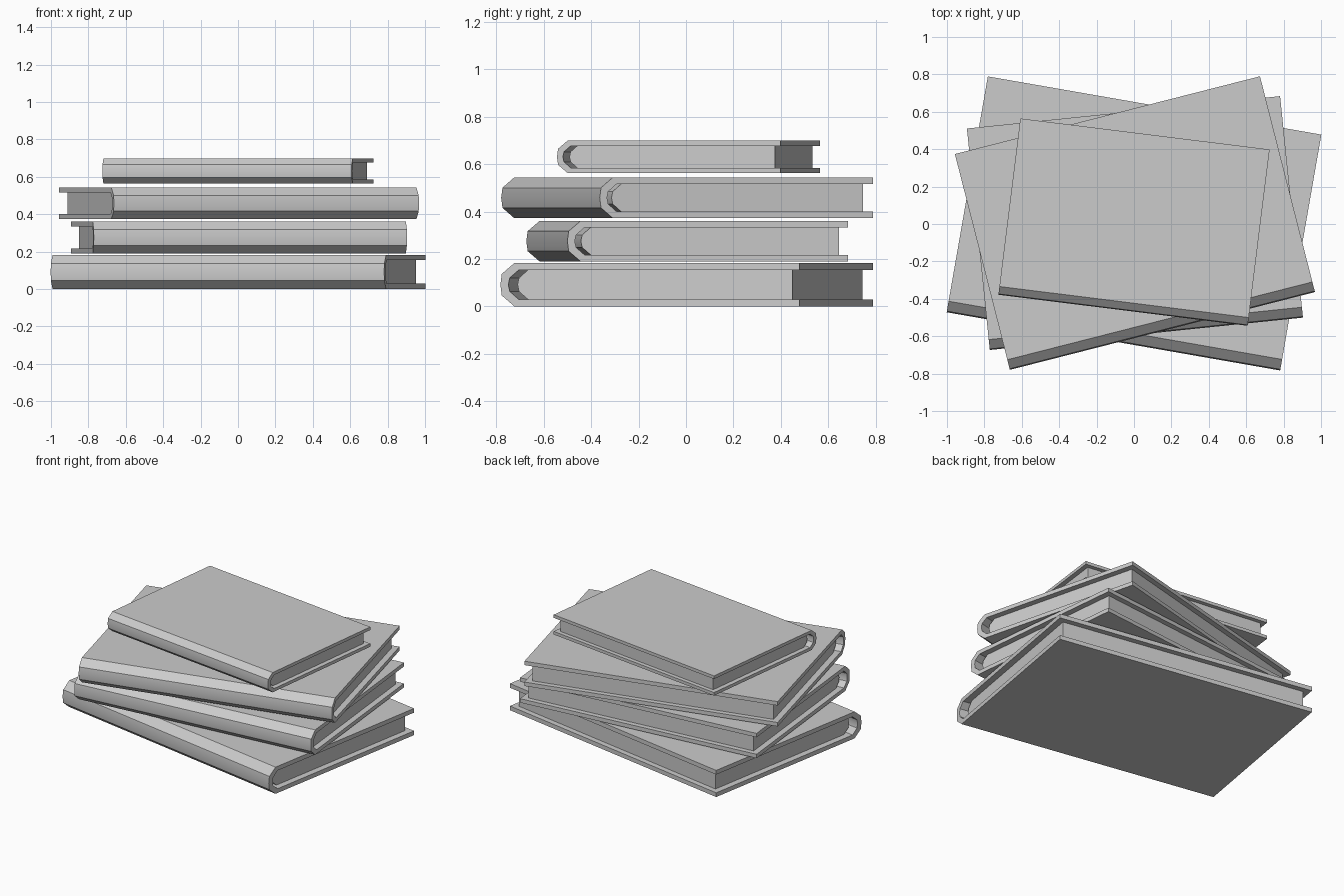
import bpy, bmesh, math
from mathutils import Vector

cube = bpy.data.objects.get("Cube")
if cube:
    bpy.data.objects.remove(cube, do_unlink=True)

grey = bpy.data.materials.new("plain_grey")
grey.use_nodes = True
colour = (0.6, 0.6, 0.6, 1)
grey.diffuse_color = colour
grey.node_tree.nodes["Principled BSDF"].inputs["Base Color"].default_value = colour

# Proportions of the largest book, spine towards -y
LENGTH, DEPTH, HEIGHT = 1.81, 1.28, 0.183
BOARD = 0.029
SIDE_INSET, FORE_INSET = 0.043, 0.037


def spine_curve(inset_y, inset_z, chamfer_y, chamfer_z):
    """Faceted spine outline from bottom to top as (y, z) points."""
    y, top = -DEPTH / 2 + inset_y, HEIGHT - inset_z
    bulge = 0.006
    return [(y + chamfer_y, inset_z), (y + bulge, inset_z + chamfer_z), (y, HEIGHT / 2),
            (y + bulge, top - chamfer_z), (y + chamfer_y, top)]


def extrude_profile(name, profile, length):
    """Extrude a closed (y, z) outline along x, centred."""
    bm = bmesh.new()
    face = bm.faces.new([bm.verts.new((-length / 2, y, z)) for y, z in profile])
    result = bmesh.ops.extrude_face_region(bm, geom=[face])
    moved = [v for v in result["geom"] if isinstance(v, bmesh.types.BMVert)]
    bmesh.ops.translate(bm, verts=moved, vec=Vector((length, 0, 0)))
    bmesh.ops.recalc_face_normals(bm, faces=bm.faces)
    mesh = bpy.data.meshes.new(name)
    bm.to_mesh(mesh)
    bm.free()
    mesh.materials.append(grey)
    obj = bpy.data.objects.new(name, mesh)
    bpy.context.collection.objects.link(obj)
    return obj


def make_book(name, scale, location, turn):
    back = DEPTH / 2
    # Cover: one wrapped board, open at the fore edge
    outer = spine_curve(0, 0, 0.06, 0.046)
    inner = spine_curve(0.034, BOARD, 0.045, 0.034)
    cover_outline = ([(back, 0)] + outer + [(back, HEIGHT), (back, HEIGHT - BOARD)]
                     + inner[::-1] + [(back, BOARD)])
    cover = extrude_profile(name + "_cover", cover_outline, LENGTH)
    # Pages: solid block with a rounded spine end and a small gap behind it
    fore = back - FORE_INSET
    bound = spine_curve(0.066, BOARD, 0.045, 0.034)
    pages = extrude_profile(name + "_pages", [(fore, BOARD)] + bound + [(fore, HEIGHT - BOARD)],
                            LENGTH - 2 * SIDE_INSET)
    for part in (cover, pages):
        part.scale = (scale,) * 3
        part.location = location
        part.rotation_euler.z = math.radians(turn)
        bpy.ops.object.select_all(action="DESELECT")
        part.select_set(True)
        bpy.context.view_layer.objects.active = part
        bpy.ops.object.shade_smooth_by_angle(angle=math.radians(25))


# Stack from the bottom up
make_book("bottom_book", 1, (0, 0.003, 0), -9.9)
make_book("second_book", 0.93, (0.005, 0.005, 0.19), 5.9)
make_book("third_book", 0.93, (0.005, 0.005, 0.373), 14.3)
make_book("top_book", 0.742, (0, 0.01, 0.563), -7.1)
